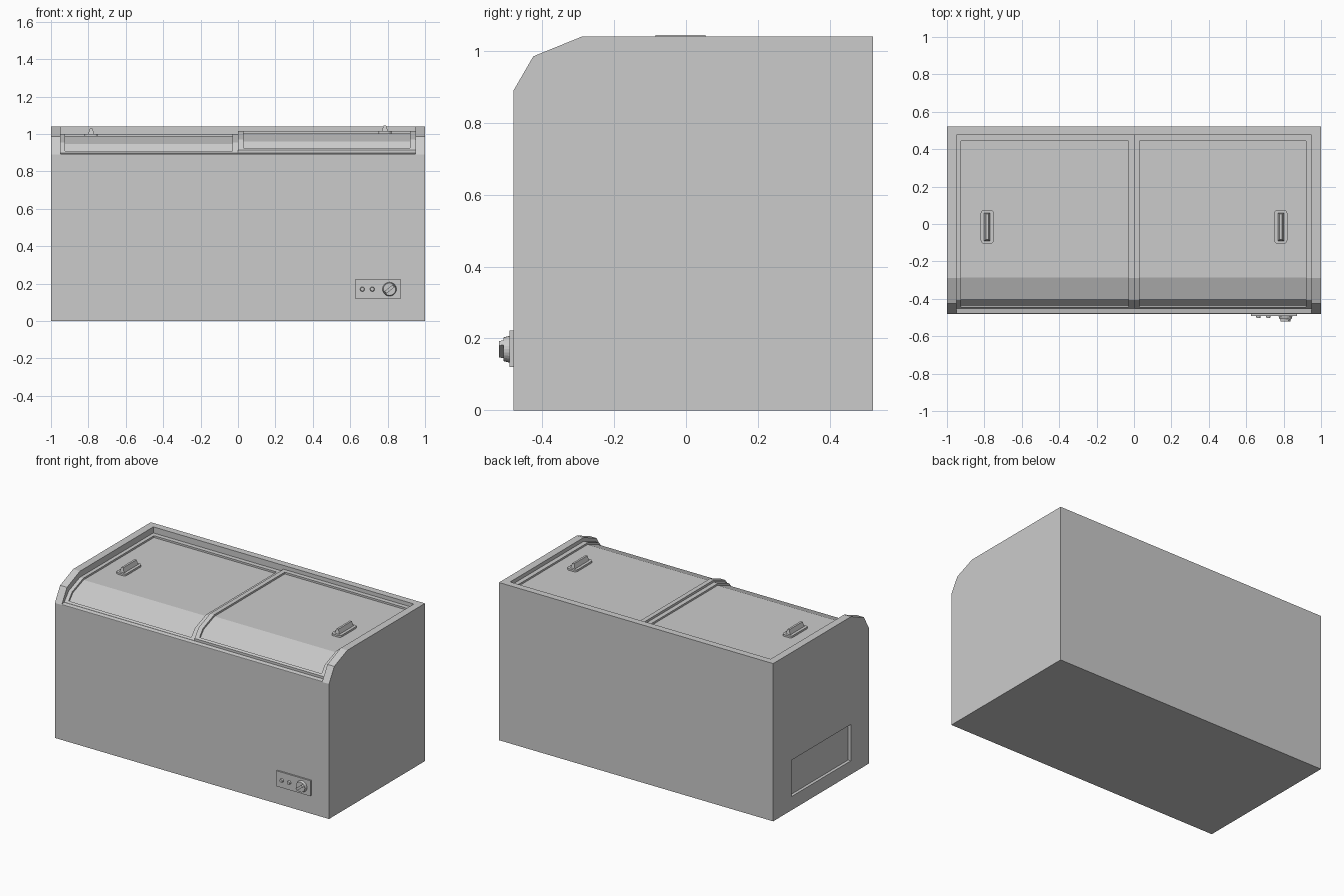
import bpy, bmesh, math
from mathutils import Matrix, Vector

cube = bpy.data.objects.get("Cube")
if cube:
    bpy.data.objects.remove(cube, do_unlink=True)

GREY = (0.6, 0.6, 0.6, 1)
mat = bpy.data.materials.new("plain grey")
mat.use_nodes = True
mat.diffuse_color = GREY
mat.node_tree.nodes["Principled BSDF"].inputs["Base Color"].default_value = GREY


def finish(name, bm):
    bmesh.ops.recalc_face_normals(bm, faces=bm.faces)
    mesh = bpy.data.meshes.new(name)
    bm.to_mesh(mesh)
    bm.free()
    mesh.materials.append(mat)
    obj = bpy.data.objects.new(name, mesh)
    bpy.context.collection.objects.link(obj)
    return obj


def prism(name, profile, x0, x1):
    """Extrude a (y, z) profile along x."""
    bm = bmesh.new()
    face = bm.faces.new([bm.verts.new((x0, y, z)) for y, z in profile])
    ext = bmesh.ops.extrude_face_region(bm, geom=[face])["geom"]
    verts = [v for v in ext if isinstance(v, bmesh.types.BMVert)]
    bmesh.ops.translate(bm, verts=verts, vec=(x1 - x0, 0, 0))
    return finish(name, bm)


def box(name, x0, x1, y0, y1, z0, z1):
    return prism(name, [(y0, z0), (y1, z0), (y1, z1), (y0, z1)], x0, x1)


def cut(obj, cutter):
    cutter.hide_render = True
    mod = obj.modifiers.new("cut", "BOOLEAN")
    mod.operation = "DIFFERENCE"
    mod.solver = "EXACT"
    mod.object = cutter
    bpy.context.view_layer.objects.active = obj
    bpy.ops.object.modifier_apply(modifier=mod.name)
    bpy.data.objects.remove(cutter, do_unlink=True)


def dial(name, x, z, r_back, r_front, y_back, y_front, sides):
    """Tapered disc facing the front."""
    bm = bmesh.new()
    place = Matrix.Translation((x, (y_back + y_front) / 2, z)) @ Matrix.Rotation(math.pi / 2, 4, "X")
    bmesh.ops.create_cone(bm, cap_ends=True, segments=sides, radius1=r_back,
                          radius2=r_front, depth=y_back - y_front, matrix=place)
    return finish(name, bm)


# Cabinet: clipped front edge, open recess on top, shallow side vent
cabinet = prism("cabinet", [(-0.48, 0), (-0.48, 0.89), (-0.425, 0.985),
                            (-0.29, 1.04), (0.52, 1.04), (0.52, 0)], -1, 1)
cut(cabinet, prism("recess_cutter", [(-0.6, 0.885), (-0.48, 0.892), (-0.455, 0.897),
                                     (0.475, 0.897), (0.475, 1.2), (-0.6, 1.2)], -0.95, 0.95))
cut(cabinet, box("vent_cutter", -1.1, -0.98, -0.29, 0.33, 0.09, 0.33))


# Sliding lids: bent frame with a sunken pane
def lid(side, x0, x1, pane0, pane1, lift):
    frame = [(0.475, 0.89), (0.475, 1.0 + lift), (-0.29, 1.0 + lift), (-0.407, 0.955 + lift),
             (-0.453, 0.898 + lift), (-0.453, 0.89)]
    pane = [(0.445, 1.2), (0.445, 0.988 + lift), (-0.287, 0.988 + lift), (-0.4, 0.945 + lift),
            (-0.435, 0.903 + lift), (-0.5, 0.95 + lift), (-0.5, 1.2)]
    obj = prism(side + "_lid", frame, x0, x1)
    cut(obj, prism("pane_cutter", pane, pane0, pane1))


lid("right", -0.95, 0, -0.925, -0.03, 0)
lid("left", 0, 0.95, 0.03, 0.92, 0.015)


# Lid handles: rounded base plate with a tapered ridge
def handle(side, x, z):
    bm = bmesh.new()
    place = Matrix.Translation((x, -0.015, z + 0.004)) @ Matrix.Diagonal((0.07, 0.18, 0.016, 1))
    bmesh.ops.create_cube(bm, size=1, matrix=place)
    corners = [e for e in bm.edges if abs(e.verts[0].co.z - e.verts[1].co.z) > 0.01]
    bmesh.ops.bevel(bm, geom=corners, offset=0.018, segments=3, profile=0.5, affect="EDGES")
    finish(side + "_handle_plate", bm)

    bm = bmesh.new()
    place = Matrix.Translation((x, -0.015, z + 0.026)) @ Matrix.Diagonal((0.034, 0.15, 0.032, 1))
    bmesh.ops.create_cube(bm, size=1, matrix=place)
    for v in bm.verts:
        if v.co.z > z + 0.03:
            v.co.x = x + (v.co.x - x) * 0.4
            v.co.y = -0.015 + (v.co.y + 0.015) * 0.92
    finish(side + "_handle_grip", bm)


handle("right", -0.785, 0.988)
handle("left", 0.785, 1.003)

# Control panel with two buttons and a turning knob
box("control_panel", 0.625, 0.872, -0.491, -0.475, 0.12, 0.222)
for i, x in enumerate((0.665, 0.718)):
    dial(f"button_{i + 1}", x, 0.17, 0.013, 0.01, -0.488, -0.503, 16)
dial("knob_base", 0.81, 0.17, 0.038, 0.033, -0.488, -0.508, 24)
bm = bmesh.new()
bmesh.ops.create_cube(bm, size=1, matrix=Matrix.Diagonal((0.066, 0.02, 0.016, 1)))
for v in bm.verts:
    if v.co.y < 0:
        v.co.x *= 0.8
bmesh.ops.transform(bm, verts=bm.verts, matrix=Matrix.Translation(Vector((0.81, -0.51, 0.17)))
                    @ Matrix.Rotation(math.radians(-38), 4, "Y"))
finish("knob_grip", bm)
